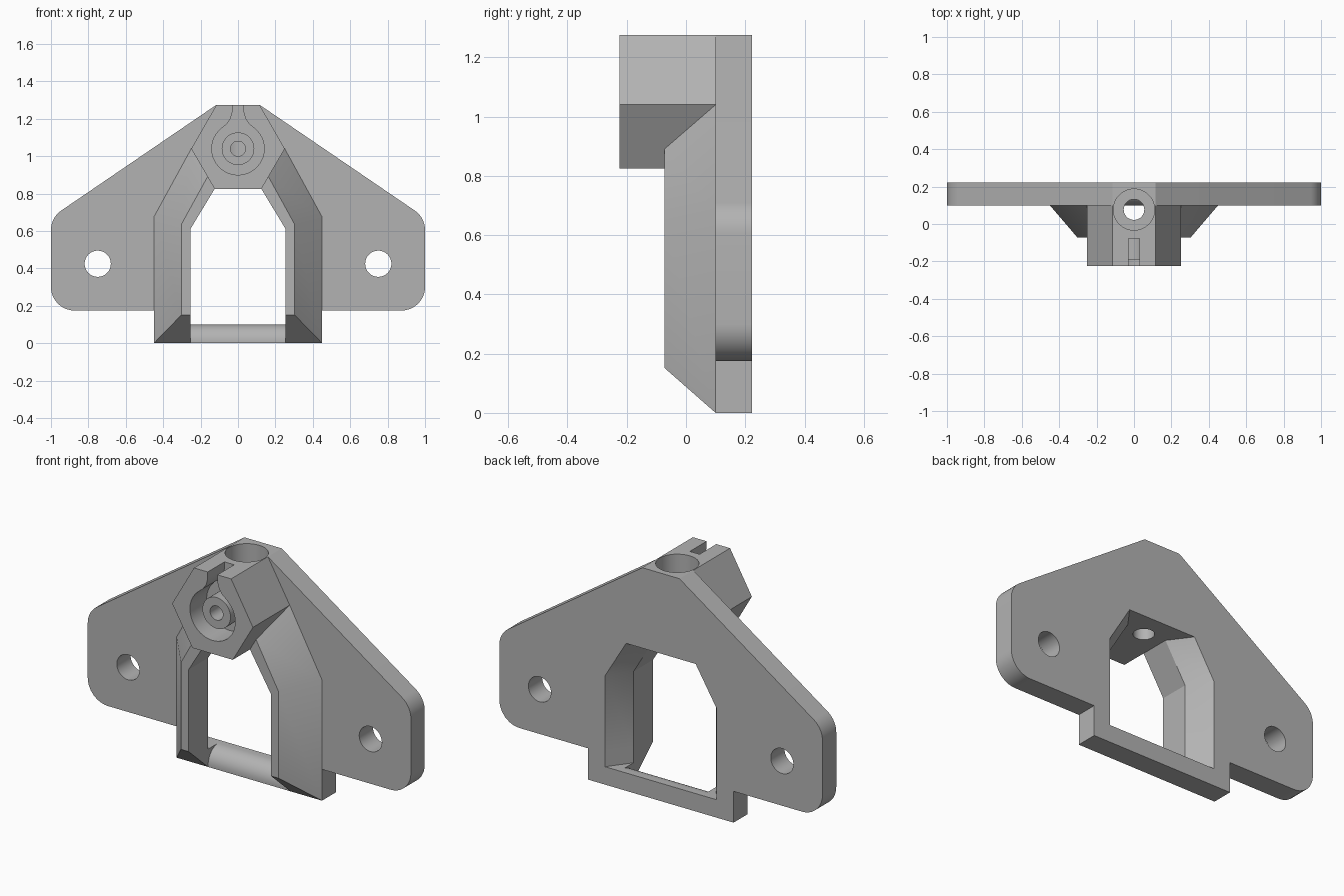
import bpy, bmesh
from math import sin, cos, pi, radians
from mathutils import Vector

cube = bpy.data.objects.get("Cube")
if cube:
    bpy.data.objects.remove(cube, do_unlink=True)

GREY = (0.45, 0.45, 0.45, 1)
mat = bpy.data.materials.new("matte grey")
mat.use_nodes = True
mat.diffuse_color = GREY
mat.node_tree.nodes["Principled BSDF"].inputs["Base Color"].default_value = GREY

AXES = {"x": lambda u, v, t: (t, u, v),
        "y": lambda u, v, t: (u, t, v),
        "z": lambda u, v, t: (u, v, t)}


def loft(name, start, t0, end, t1, axis="y"):
    """Solid between two outlines with equal point counts."""
    place, bm = AXES[axis], bmesh.new()
    a = [bm.verts.new(place(u, v, t0)) for u, v in start]
    b = [bm.verts.new(place(u, v, t1)) for u, v in end]
    bm.faces.new(a)
    bm.faces.new(b[::-1])
    for i in range(len(a)):
        j = (i + 1) % len(a)
        bm.faces.new((a[i], b[i], b[j], a[j]))
    bmesh.ops.recalc_face_normals(bm, faces=bm.faces[:])
    mesh = bpy.data.meshes.new(name)
    bm.to_mesh(mesh)
    bm.free()
    mesh.materials.append(mat)
    obj = bpy.data.objects.new(name, mesh)
    bpy.context.collection.objects.link(obj)
    return obj


def prism(name, outline, t0, t1, axis="y"):
    return loft(name, outline, t0, outline, t1, axis)


def arc(cx, cy, r, a0, a1, n):
    return [(cx + r * cos(radians(a0 + (a1 - a0) * i / n)),
             cy + r * sin(radians(a0 + (a1 - a0) * i / n))) for i in range(n + 1)]


def circle(cx, cy, r, n=48):
    return arc(cx, cy, r, 0, 360, n)[:-1]


def mirrored(half):
    """Close a right-hand half outline with its mirror image."""
    return half + [(-x, z) for x, z in reversed(half)]


def rounded(before, corner, after, r, n=8):
    """Fillet one corner of an outline."""
    c = Vector(corner)
    d0, d1 = (Vector(before) - c).normalized(), (Vector(after) - c).normalized()
    half = d0.angle(d1) / 2
    mid = c + (d0 + d1).normalized() * (r / sin(half))
    p0 = c + d0 * (r * cos(half) / sin(half)) - mid
    p1 = c + d1 * (r * cos(half) / sin(half)) - mid
    return [tuple(mid + (p0.lerp(p1, i / n)).normalized() * r) for i in range(n + 1)]


def finish(obj, cutters=()):
    bpy.ops.object.select_all(action="DESELECT")
    bpy.context.view_layer.objects.active = obj
    obj.select_set(True)
    for cutter in cutters:
        mod = obj.modifiers.new("cut", "BOOLEAN")
        mod.operation, mod.solver, mod.object = "DIFFERENCE", "EXACT", cutter
        bpy.ops.object.modifier_apply(modifier=mod.name)
    bpy.ops.object.shade_smooth_by_angle(angle=radians(30))


BACK, FACE, RIM, NOSE = 0.222, 0.1, -0.073, -0.225
TOP, HUB_Z, BORE_Y = 1.275, 1.04, 0.077

# Outlines
tip, shoulder, hip = (0.115, TOP), (1, 0.672), (1, 0.175)
plate_half = ([(0.45, 0), (0.45, 0.175)]
              + rounded((0.45, 0.175), hip, shoulder, 0.125)
              + rounded(hip, shoulder, tip, 0.125) + [tip])
hub_outline = mirrored([(0.125, 0.825), (0.25, HUB_Z), tip])
rim_back = mirrored([(0.45, 0), (0.45, 0.675), (0.25, HUB_Z), tip])
rim_front = mirrored([(0.302, 0.152), (0.302, 0.637), (0.163, 0.89), (0.05, 1.09)])


def doorway(widen, floor):
    return mirrored([(0.255 + widen, floor), (0.255 + widen, 0.61), (0.125 + widen, 0.825)])


# Cutters
front_opening = prism("front_opening_cutter", doorway(0, -0.2), -0.5, 0.2)
back_opening = loft("back_opening_cutter", doorway(-0.0075, 0.1), FACE - 0.01,
                    doorway(0.0975, 0.1), BACK + 0.01)
bolt_holes = [prism("bolt_hole_cutter", circle(x, 0.425, 0.07), 0, 0.4) for x in (-0.75, 0.75)]
bore = prism("bore_cutter", circle(0, BORE_Y, 0.11), 0.9, 1.5, "z")
bore_exit = prism("bore_exit_cutter", circle(0, BORE_Y, 0.055), 0.5, 1, "z")
pin_hole = prism("pin_hole_cutter", circle(0, HUB_Z, 0.04), -0.4, 0.05)
keyhole = prism("keyhole_cutter",
                mirrored(arc(0, HUB_Z, 0.14, -88, 50, 28)
                         + [(0.06, 1.172), (0.04, 1.2), (0.03, 1.235), (0.03, 1.4)]),
                -0.4, RIM - 0.004)
sill_round = prism("sill_round_cutter",
                   arc(0.19, 0.01, 0.09, 180, 90, 10) + [(0.19, 0.11), (0.09, 0.11), (0.09, 0.01)],
                   -0.255, 0.255, "x")
cutters = [front_opening, back_opening, *bolt_holes, bore, bore_exit, pin_hole, keyhole, sill_round]

# Mounting plate with wings, window and lower sill
plate = prism("mounting_plate", mirrored(plate_half), FACE, BACK)
finish(plate, [back_opening, *bolt_holes, bore, bore_exit, sill_round])

# Tapered frame around the window
frame = loft("tapered_frame", rim_back, FACE, rim_front, RIM)
finish(frame, [front_opening, bore, bore_exit, pin_hole])

# Hexagonal hub with vertical bore and keyhole recess
hub = prism("hexagonal_hub", hub_outline, NOSE, FACE)
finish(hub, [bore, bore_exit, pin_hole, keyhole])

# Round boss inside the recess
boss = prism("hub_boss", circle(0, HUB_Z, 0.087), -0.19, RIM)
finish(boss, [pin_hole])

for cutter in cutters:
    bpy.data.objects.remove(cutter, do_unlink=True)
